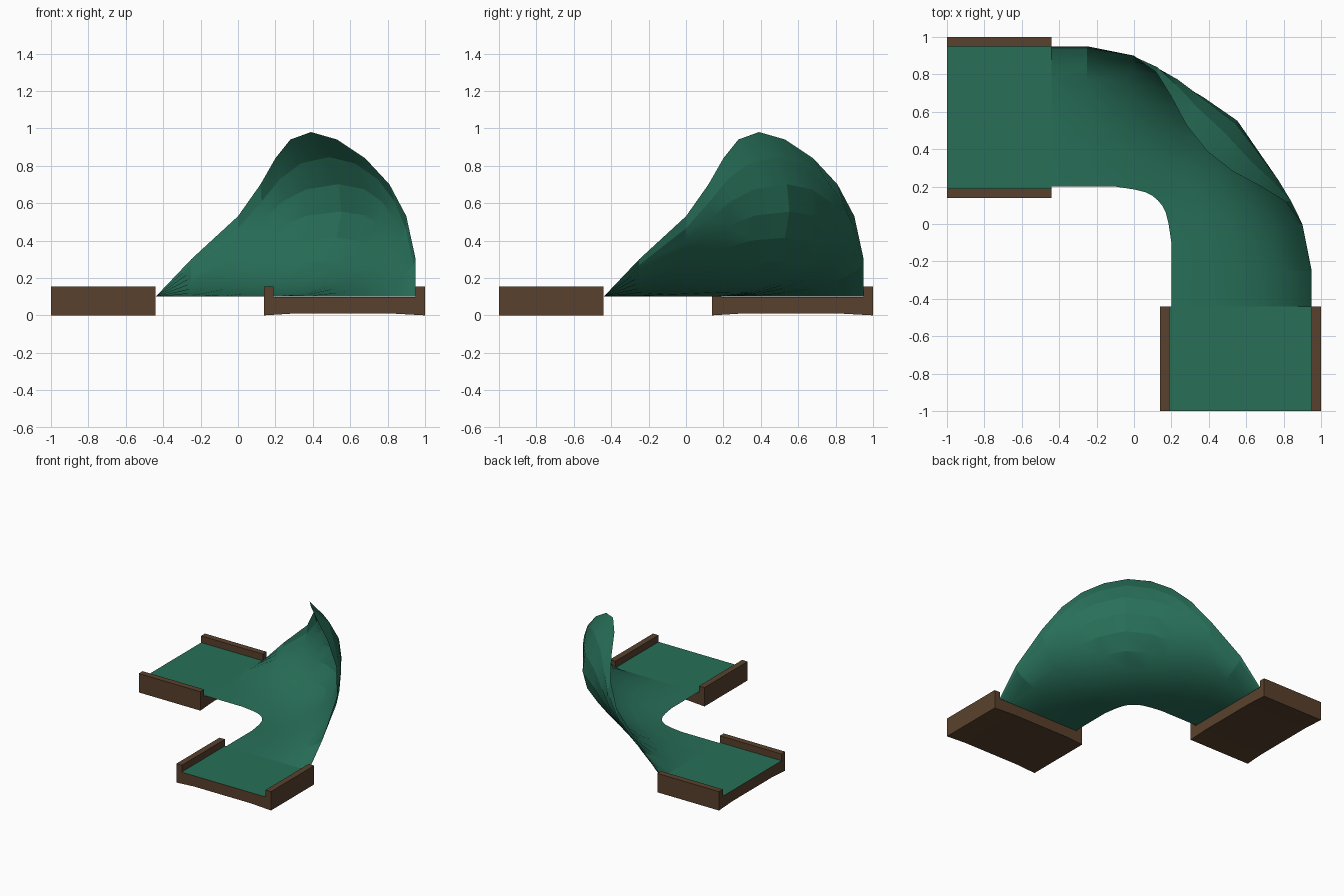
import bpy, bmesh
from mathutils import Vector

if "Cube" in bpy.data.objects:
    bpy.data.objects.remove(bpy.data.objects["Cube"])


def material(name, rgb):
    m = bpy.data.materials.new(name)
    m.diffuse_color = (*rgb, 1)
    m.use_nodes = True
    m.node_tree.nodes["Principled BSDF"].inputs["Base Color"].default_value = m.diffuse_color
    return m


GREEN = material("green turf", (0.021, 0.160, 0.099))
BROWN = material("brown wood", (0.100, 0.053, 0.026))
FLOOR = 0.1


def make(name, verts, faces, mat, sheet=False):
    me = bpy.data.meshes.new(name)
    bm = bmesh.new()
    vs = [bm.verts.new(v) for v in verts]
    for f in faces:
        bm.faces.new([vs[i] for i in f])
    bmesh.ops.recalc_face_normals(bm, faces=bm.faces)
    bm.faces.ensure_lookup_table()
    bm.normal_update()
    if sheet and bm.faces[0].normal.z < 0:      # turf faces upward
        bmesh.ops.reverse_faces(bm, faces=bm.faces)
    bm.to_mesh(me)
    bm.free()
    me.materials.append(mat)
    ob = bpy.data.objects.new(name, me)
    bpy.context.collection.objects.link(ob)
    return ob


# Wooden trays with raised side rails: one U profile, extruded;
# the second is the first reflected across the diagonal
profile = [(0.14, 0), (0.3, 0.01), (0.82, 0.01), (1, 0), (1, 0.155), (0.95, 0.155),
           (0.95, FLOOR - 0.002), (0.19, FLOOR - 0.002), (0.19, 0.155), (0.14, 0.155)]
n = len(profile)
for label, swap in (("front", False), ("left", True)):
    def place(x, y, z):
        return (y, x, z) if swap else (x, y, z)
    verts = [place(x, y, z) for y in (-1, -0.44) for x, z in profile]
    faces = [list(range(n)), list(range(n, 2 * n))]
    faces += [(i, (i + 1) % n, n + (i + 1) % n, n + i) for i in range(n)]
    make(label + "_tray", verts, faces, BROWN)
    turf = [place(x, y, FLOOR) for x, y in ((0.19, -1), (0.95, -1), (0.95, -0.44), (0.19, -0.44))]
    make(label + "_turf", turf, [(0, 1, 2, 3)], GREEN, sheet=True)

# Banked curve: inner edge, upper rim and overhang at stations up to the diagonal
stations = [
    ((-0.44, 0.2), (-0.44, 0.95, 0.10), 0.0),
    ((-0.25, 0.2), (-0.25, 0.95, 0.30), 0.0),
    ((-0.10, 0.2), (0.0, 0.90, 0.53), 0.02),
    ((0.0, 0.185), (0.12, 0.81, 0.70), 0.12),
    ((0.06, 0.17), (0.20, 0.68, 0.84), 0.25),
    ((0.10, 0.15), (0.28, 0.53, 0.94), 0.37),
    ((0.127, 0.127), (0.39, 0.39, 0.98), 0.45),
]
mirrored = [((a[1], a[0]), (b[1], b[0], b[2]), k) for a, b, k in reversed(stations[:-1])]
SEG = 8
verts = []
for inner, rim, over in stations + mirrored:
    p0, p3 = Vector((*inner, FLOOR)), Vector(rim)
    out = Vector((rim[0] + 0.05, rim[1] + 0.05, 0)).normalized()
    if over == 0:
        out = Vector()
    p2 = p3 + out * over
    p2.z = FLOOR + (rim[2] - FLOOR) * 0.62
    p1 = p0.lerp(p2, 0.69)
    p1.z = FLOOR
    for j in range(SEG + 1):
        t = j / SEG
        s = 1 - t
        verts.append(p0 * s**3 + p1 * (3 * s * s * t) + p2 * (3 * s * t * t) + p3 * t**3)
w = SEG + 1
rows = len(verts) // w
faces = [(i * w + j, i * w + j + 1, (i + 1) * w + j + 1, (i + 1) * w + j)
         for i in range(rows - 1) for j in range(SEG)]
curve = make("banked_curve", verts, faces, GREEN, sheet=True)
bpy.context.view_layer.objects.active = curve
curve.select_set(True)
bpy.ops.object.shade_smooth_by_angle(angle=0.3)
